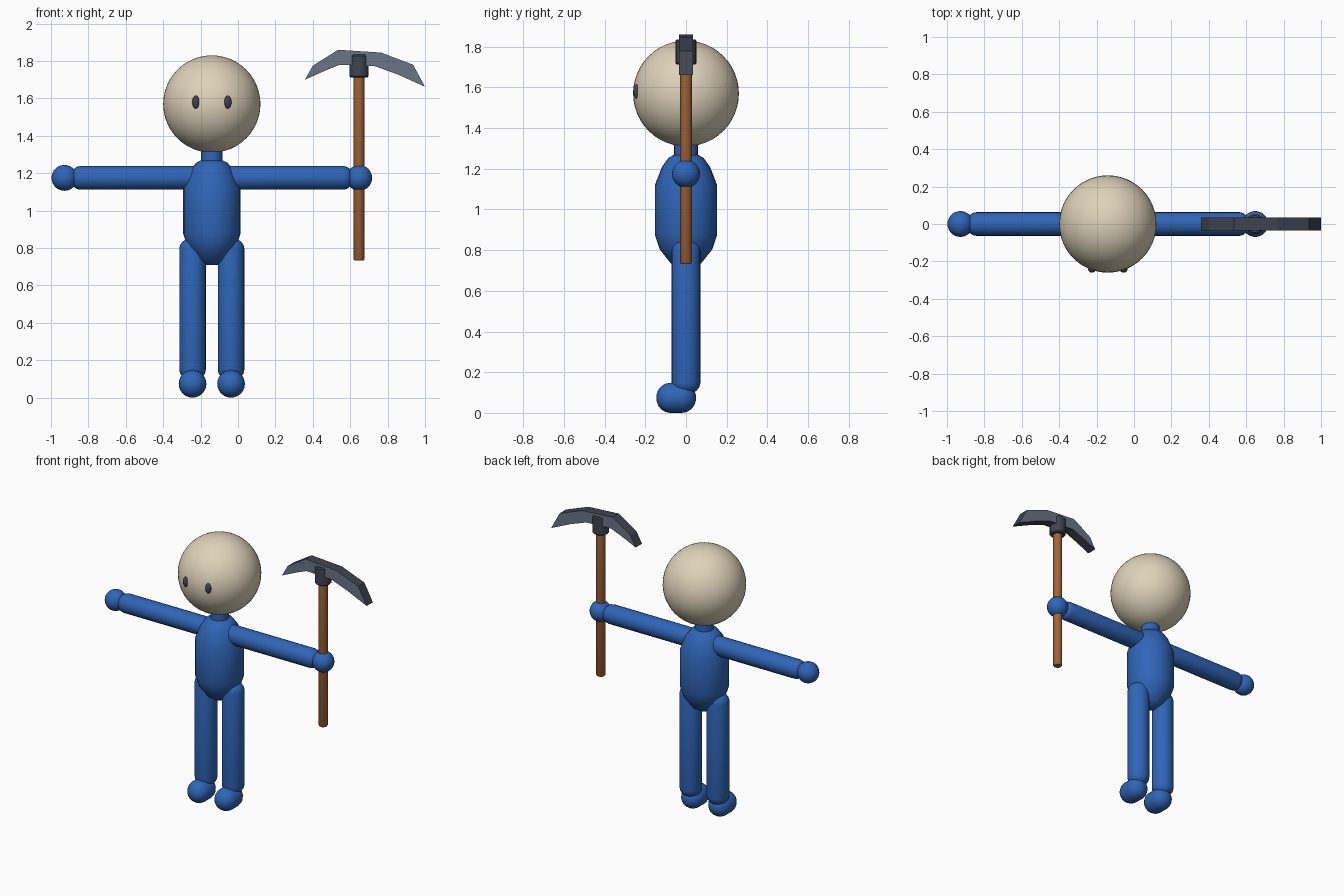
import bpy, bmesh, math
from mathutils import Vector

if "Cube" in bpy.data.objects:
    bpy.data.objects.remove(bpy.data.objects["Cube"])


def material(name, rgb):
    m = bpy.data.materials.new(name)
    lin = [c / 255 / 12.92 if c < 11 else ((c / 255 + 0.055) / 1.055) ** 2.4 for c in rgb]
    m.diffuse_color = (*lin, 1)
    m.use_nodes = True
    m.node_tree.nodes["Principled BSDF"].inputs["Base Color"].default_value = m.diffuse_color
    return m


BLUE = material("blue cloth", (47, 101, 183))
SKIN = material("pale skin", (222, 211, 186))
WOOD = material("brown wood", (163, 101, 56))
STEEL = material("grey steel", (108, 115, 134))
DARK = material("dark iron", (64, 68, 79))


def finish(name, bm, mats, angle=40):
    bmesh.ops.recalc_face_normals(bm, faces=bm.faces)
    me = bpy.data.meshes.new(name)
    bm.to_mesh(me)
    bm.free()
    for m in mats:
        me.materials.append(m)
    ob = bpy.data.objects.new(name, me)
    bpy.context.collection.objects.link(ob)
    bpy.ops.object.select_all(action='DESELECT')
    bpy.context.view_layer.objects.active = ob
    ob.select_set(True)
    bpy.ops.object.shade_smooth_by_angle(angle=math.radians(angle))
    return ob


def ball(name, loc, radii, mat, seg=32):
    bm = bmesh.new()
    bmesh.ops.create_uvsphere(bm, u_segments=seg, v_segments=seg // 2, radius=1)
    bmesh.ops.scale(bm, vec=radii, verts=bm.verts)
    bmesh.ops.translate(bm, vec=loc, verts=bm.verts)
    return finish(name, bm, [mat])


def lathe(name, profile, start, axis, mat, seg=24):
    """Spin (radius, height) points round an axis; ends are capped."""
    bm = bmesh.new()
    rot = Vector(axis).to_track_quat('Z', 'Y')
    rings = []
    for r, h in profile:
        rings.append([bm.verts.new(Vector(start) + rot @ Vector(
            (r * math.cos(2 * math.pi * i / seg), r * math.sin(2 * math.pi * i / seg), h)))
            for i in range(seg)])
    for a, b in zip(rings, rings[1:]):
        for i in range(seg):
            j = (i + 1) % seg
            bm.faces.new((a[i], a[j], b[j], b[i]))
    bm.faces.new(rings[0])
    bm.faces.new(rings[-1])
    return finish(name, bm, [mat])


def capsule(name, start, axis, length, r, cap, mat):
    arc = [(r * math.sin(math.radians(a)), cap * (1 - math.cos(math.radians(a))))
           for a in (10, 30, 50, 70, 90)]
    return lathe(name, arc + [(p, length - h) for p, h in reversed(arc)], start, axis, mat)


CX = -0.14   # body centre line
HAND_Z = 1.175
TOOL_X = 0.647

# Head, eyes and neck
ball("head", (CX, 0, 1.57), (0.26, 0.26, 0.26), SKIN, 48)
for s, side in ((-1, "left"), (1, "right")):
    ball(side + "_eye", (CX + s * 0.085, -0.243, 1.58), (0.02, 0.017, 0.035), DARK, 16)
lathe("neck", [(0.058, 0), (0.058, 0.17)], (CX, 0, 1.2), (0, 0, 1), BLUE)

# Torso
lathe("torso", [(0.03, 0.708), (0.075, 0.735), (0.13, 0.805), (0.153, 0.875), (0.153, 1.12),
                (0.118, 1.21), (0.085, 1.255), (0.06, 1.268)], (CX, 0, 0), (0, 0, 1), BLUE)

# Arms, hands, legs and feet
for s, side in ((-1, "left"), (1, "right")):
    capsule(side + "_arm", (CX, 0, HAND_Z), (s, 0, 0), 0.755, 0.063, 0.05, BLUE)
    ball(side + "_hand", (CX + s * 0.788, 0, HAND_Z), (0.069, 0.069, 0.069), BLUE)
    x = CX + s * 0.103
    capsule(side + "_leg", (x, 0, 0.09), (0, 0, 1), 0.765, 0.071, 0.06, BLUE)
    capsule(side + "_foot", (x, 0.05, 0.074), (0, -1, 0), 0.197, 0.074, 0.07, BLUE)

# Pickaxe handle and collar
lathe("pickaxe_handle", [(0.024, 0.733), (0.029, 0.74), (0.029, 1.75)],
      (TOOL_X, 0, 0), (0, 0, 1), WOOD, 16)
lathe("pickaxe_collar", [(0.045, 1.713), (0.052, 1.72), (0.052, 1.828), (0.045, 1.835)],
      (TOOL_X, 0, 0), (0, 0, 1), DARK, 16)

# Pickaxe blade: upper and lower edges joined as strips, with a dark rim
UPPER = [(0.358, 1.70), (0.40, 1.775), (0.535, 1.86), (0.765, 1.845), (0.936, 1.78), (1.0, 1.662)]
LOWER = [(0.358, 1.70), (0.465, 1.748), (0.545, 1.78), (0.733, 1.772), (0.856, 1.727), (1.0, 1.662)]
outline = UPPER + LOWER[-2:0:-1]
bm = bmesh.new()
front = bm.faces.new([bm.verts.new((x, -0.034, z)) for x, z in outline])
ext = bmesh.ops.extrude_face_region(bm, geom=[front], use_keep_orig=True)
bmesh.ops.translate(bm, vec=(0, 0.068, 0),
                    verts=[v for v in ext["geom"] if isinstance(v, bmesh.types.BMVert)])
bm.normal_update()
for f in bm.faces:
    f.material_index = 0 if abs(f.normal.y) > 0.9 else 1
finish("pickaxe_blade", bm, [STEEL, DARK], 10)
